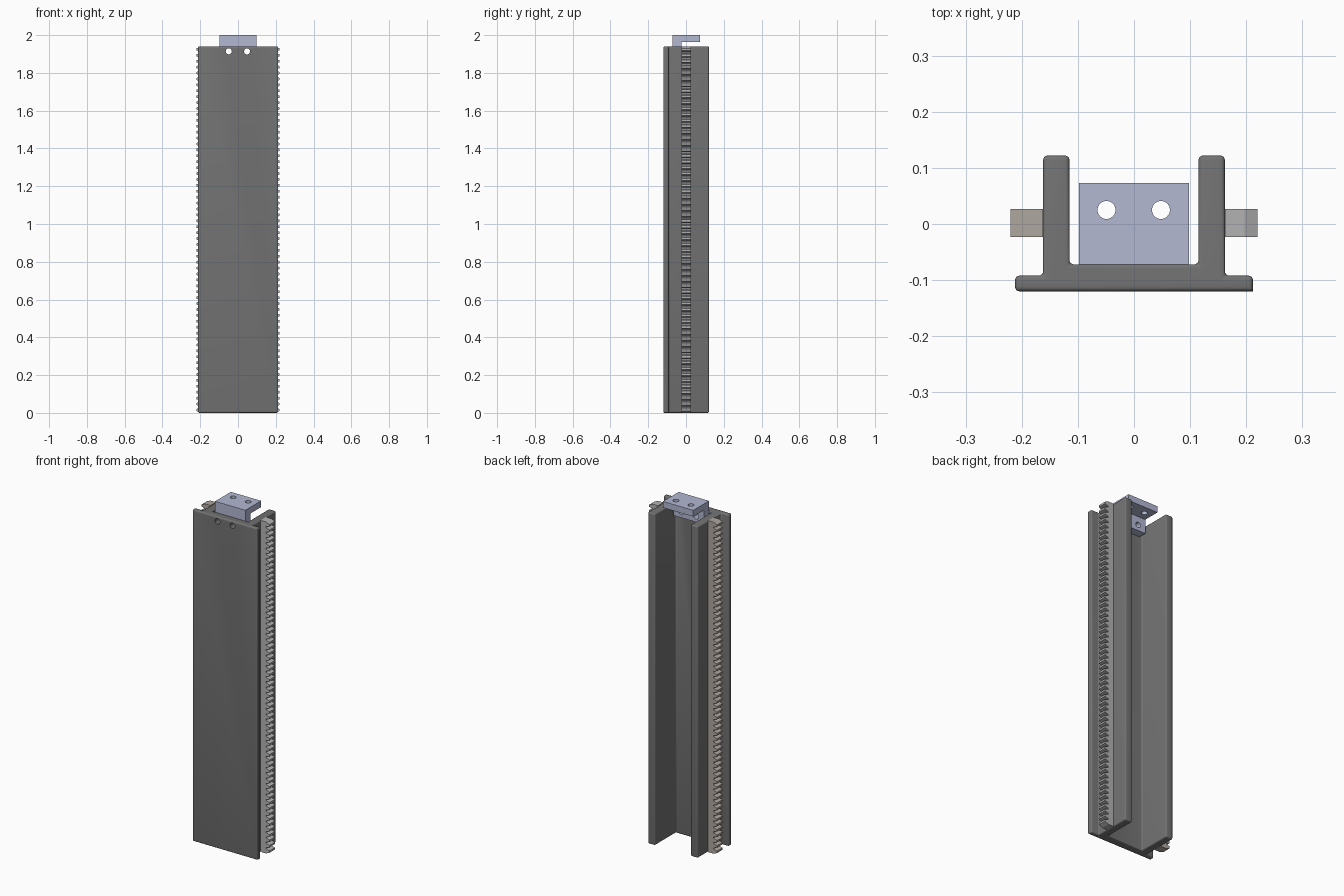
import bpy, bmesh, math

if "Cube" in bpy.data.objects:
    bpy.data.objects.remove(bpy.data.objects["Cube"])


def material(name, rgb):
    m = bpy.data.materials.new(name)
    m.diffuse_color = (*rgb, 1)
    m.use_nodes = True
    m.node_tree.nodes["Principled BSDF"].inputs["Base Color"].default_value = m.diffuse_color
    return m


def prism(name, points, to3d, offset, mat=None):
    """Extrude a 2D profile along the offset vector."""
    bm = bmesh.new()
    face = bm.faces.new([bm.verts.new(to3d(a, b)) for a, b in points])
    ext = bmesh.ops.extrude_face_region(bm, geom=[face])["geom"]
    bmesh.ops.translate(bm, vec=offset, verts=[g for g in ext if isinstance(g, bmesh.types.BMVert)])
    bmesh.ops.recalc_face_normals(bm, faces=bm.faces)
    me = bpy.data.meshes.new(name)
    bm.to_mesh(me)
    bm.free()
    ob = bpy.data.objects.new(name, me)
    bpy.context.collection.objects.link(ob)
    if mat:
        me.materials.append(mat)
    return ob


def apply(ob, mod):
    bpy.context.view_layer.objects.active = ob
    bpy.ops.object.modifier_apply(modifier=mod.name)


def drill(ob, loc, rot=(0, 0, 0), radius=0.016, depth=0.2):
    bpy.ops.mesh.primitive_cylinder_add(vertices=32, radius=radius, depth=depth, location=loc, rotation=rot)
    cutter = bpy.context.object
    cutter.hide_render = True
    mod = ob.modifiers.new("hole", "BOOLEAN")
    mod.operation, mod.solver, mod.object = "DIFFERENCE", "EXACT", cutter
    apply(ob, mod)
    bpy.data.objects.remove(cutter, do_unlink=True)


def smooth(ob):
    bpy.ops.object.select_all(action="DESELECT")
    ob.select_set(True)
    bpy.context.view_layer.objects.active = ob
    bpy.ops.object.shade_smooth_by_angle(angle=math.radians(35))


dark = material("dark_grey", (0.17, 0.17, 0.17))
blue = material("pale_blue", (0.45, 0.48, 0.65))
beige = material("warm_grey", (0.43, 0.39, 0.35))
grey = material("light_grey", (0.45, 0.45, 0.45))
H = 1.94

# Channel: flanged base plate with two upright walls
half = [(0.212, -0.12), (0.212, -0.092), (0.162, -0.092), (0.162, 0.122), (0.115, 0.122), (0.115, -0.072)]
profile = half + [(-x, y) for x, y in reversed(half)]
channel = prism("channel", profile, lambda x, y: (x, y, 0), (0, 0, H), dark)

# Round every channel edge except the square front right corner
weights = channel.data.attributes.new("bevel_weight_edge", "FLOAT", "EDGE")
for e in channel.data.edges:
    a, b = (channel.data.vertices[i].co for i in e.vertices)
    square = all(v.x > 0.2 and v.y < -0.11 for v in (a, b))
    weights.data[e.index].value = 0 if square else 1
bev = channel.modifiers.new("round", "BEVEL")
bev.width, bev.segments, bev.limit_method = 0.008, 4, "WEIGHT"
apply(channel, bev)

# L-shaped bracket at the top of the channel
bracket = prism("top_bracket",
                [(-0.072, 1.88), (-0.025, 1.88), (-0.025, 1.963), (0.073, 1.963), (0.073, 2.0), (-0.072, 2.0)],
                lambda y, z: (-0.098, y, z), (0.196, 0, 0), blue)

# Bolt holes through the plate and bracket
for x in (-0.049, 0.048):
    drill(channel, (x, -0.12, 1.914), (math.pi / 2, 0, 0))
    drill(bracket, (x, -0.05, 1.914), (math.pi / 2, 0, 0))
    drill(bracket, (x, 0.025, 2.0))
smooth(channel)
smooth(bracket)

# Toothed racks along the outer wall faces
teeth = 62
pitch = H / teeth
outline = [(0.162, 0)]
for i in range(teeth):
    outline += [(x, (i + f) * pitch) for x, f in ((0.197, 0.1), (0.22, 0.32), (0.22, 0.68), (0.197, 0.9))]
outline.append((0.162, H))
outline[1] = (0.197, 0)
outline[-2] = (0.197, H)
for side, name, mat in ((1, "right_rack", grey), (-1, "left_rack", beige)):
    prism(name, outline, lambda x, z: (side * x, -0.023, z), (0, 0.05, 0), mat)
